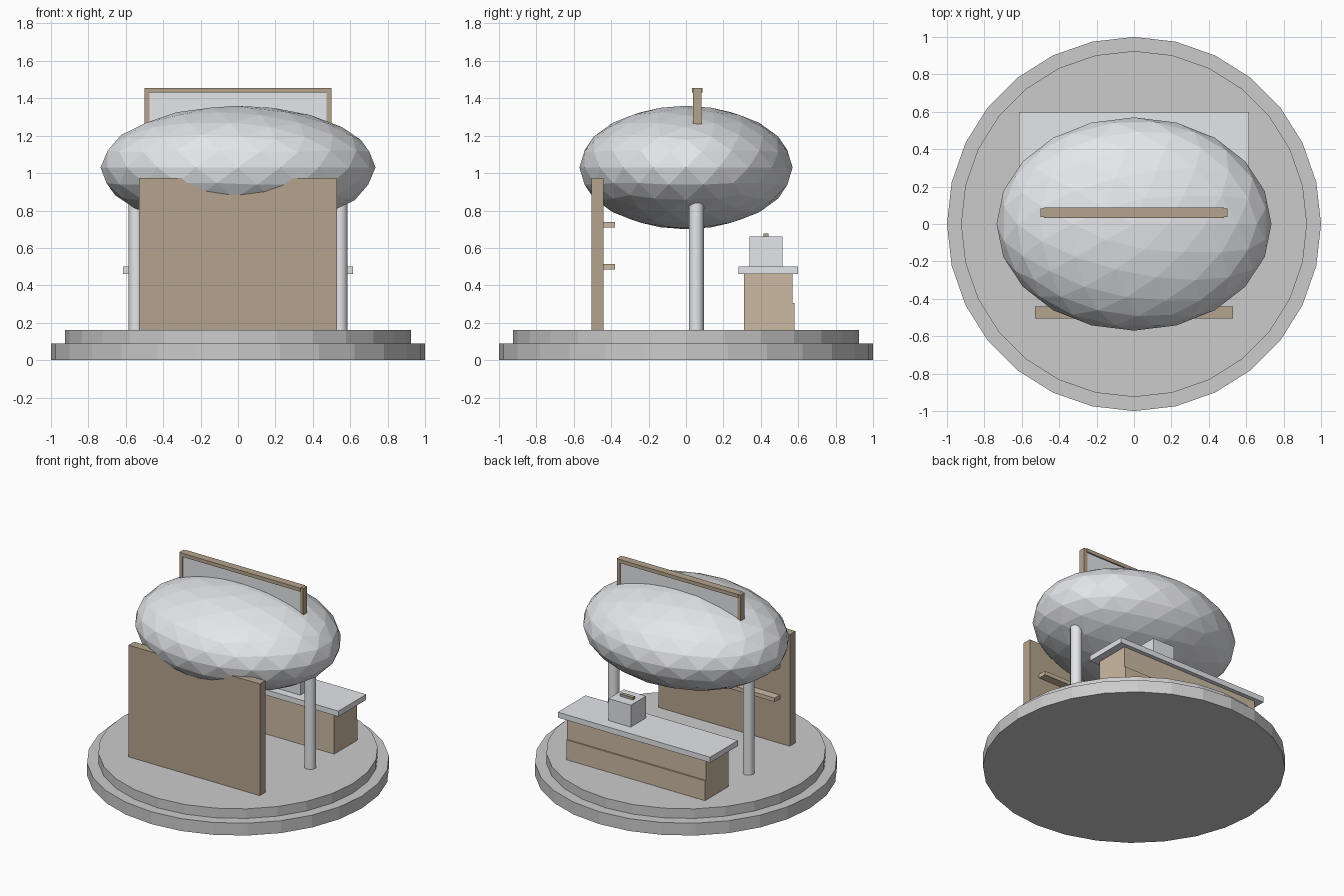
import bpy
from math import radians

if "Cube" in bpy.data.objects:
    bpy.data.objects.remove(bpy.data.objects["Cube"])


def material(name, rgb):
    m = bpy.data.materials.new(name)
    m.diffuse_color = (*rgb, 1)
    m.use_nodes = True
    m.node_tree.nodes["Principled BSDF"].inputs["Base Color"].default_value = m.diffuse_color
    return m


STONE = material("stone", (0.58, 0.58, 0.58))
PALE = material("pale", (0.78, 0.79, 0.82))
DARK_WOOD = material("dark_wood", (0.46, 0.37, 0.27))
LIGHT_WOOD = material("light_wood", (0.60, 0.49, 0.36))


def finish(name, mat):
    ob = bpy.context.object
    ob.name = ob.data.name = name
    ob.data.materials.append(mat)
    return ob


def box(name, x, y, z, mat):
    """Box from (min, max) ranges on each axis."""
    bpy.ops.mesh.primitive_cube_add(size=1, location=[(a + b) / 2 for a, b in (x, y, z)])
    ob = finish(name, mat)
    ob.scale = [b - a for a, b in (x, y, z)]
    bpy.ops.object.transform_apply(location=False, rotation=False, scale=True)
    return ob


def cylinder(name, r, x, y, z, mat, sides):
    bpy.ops.mesh.primitive_cylinder_add(vertices=sides, radius=r, depth=z[1] - z[0],
                                        location=(x, y, (z[0] + z[1]) / 2))
    return finish(name, mat)


# Stepped round base
cylinder("base_lower", 1.0, 0, 0, (0, 0.09), STONE, 28)
cylinder("base_upper", 0.925, 0, 0, (0.09, 0.16), STONE, 28)

# Faceted oval roof body
bpy.ops.mesh.primitive_ico_sphere_add(subdivisions=3, radius=1, location=(0, 0, 1.03))
roof = finish("roof_body", PALE)
roof.scale = (0.735, 0.57, 0.33)
bpy.ops.object.transform_apply(location=False, rotation=False, scale=True)

# Support posts and sign frame sides
for side, s in (("left", -1), ("right", 1)):
    cylinder(f"post_{side}", 0.04, s * 0.545, 0.055, (0.16, 0.88), PALE, 16)
    bpy.ops.object.shade_smooth_by_angle(angle=radians(40))
    box(f"sign_frame_{side}", sorted((s * 0.473, s * 0.5)), (0.037, 0.083), (1.22, 1.455), DARK_WOOD)

# Sign panel and top rail
box("sign_panel", (-0.475, 0.475), (0.042, 0.078), (1.22, 1.435), PALE)
box("sign_frame_top", (-0.48, 0.48), (0.032, 0.088), (1.43, 1.456), DARK_WOOD)

# Wall with shelves
box("wall", (-0.53, 0.53), (-0.505, -0.44), (0.16, 0.975), DARK_WOOD)
for i, z in enumerate((0.485, 0.71)):
    box(f"shelf_{i + 1}", (-0.45, 0.45), (-0.445, -0.38), (z, z + 0.028), LIGHT_WOOD)

# Counter
box("counter_body", (-0.56, 0.56), (0.31, 0.57), (0.16, 0.46), LIGHT_WOOD)
box("counter_panel", (-0.56, 0.56), (0.565, 0.58), (0.16, 0.305), LIGHT_WOOD)
box("counter_top", (-0.615, 0.615), (0.28, 0.60), (0.46, 0.50), PALE)

# Machine on the counter
box("machine", (0.085, 0.265), (0.34, 0.515), (0.50, 0.66), PALE)
box("machine_lid_handle", (0.12, 0.225), (0.415, 0.44), (0.655, 0.677), DARK_WOOD)
